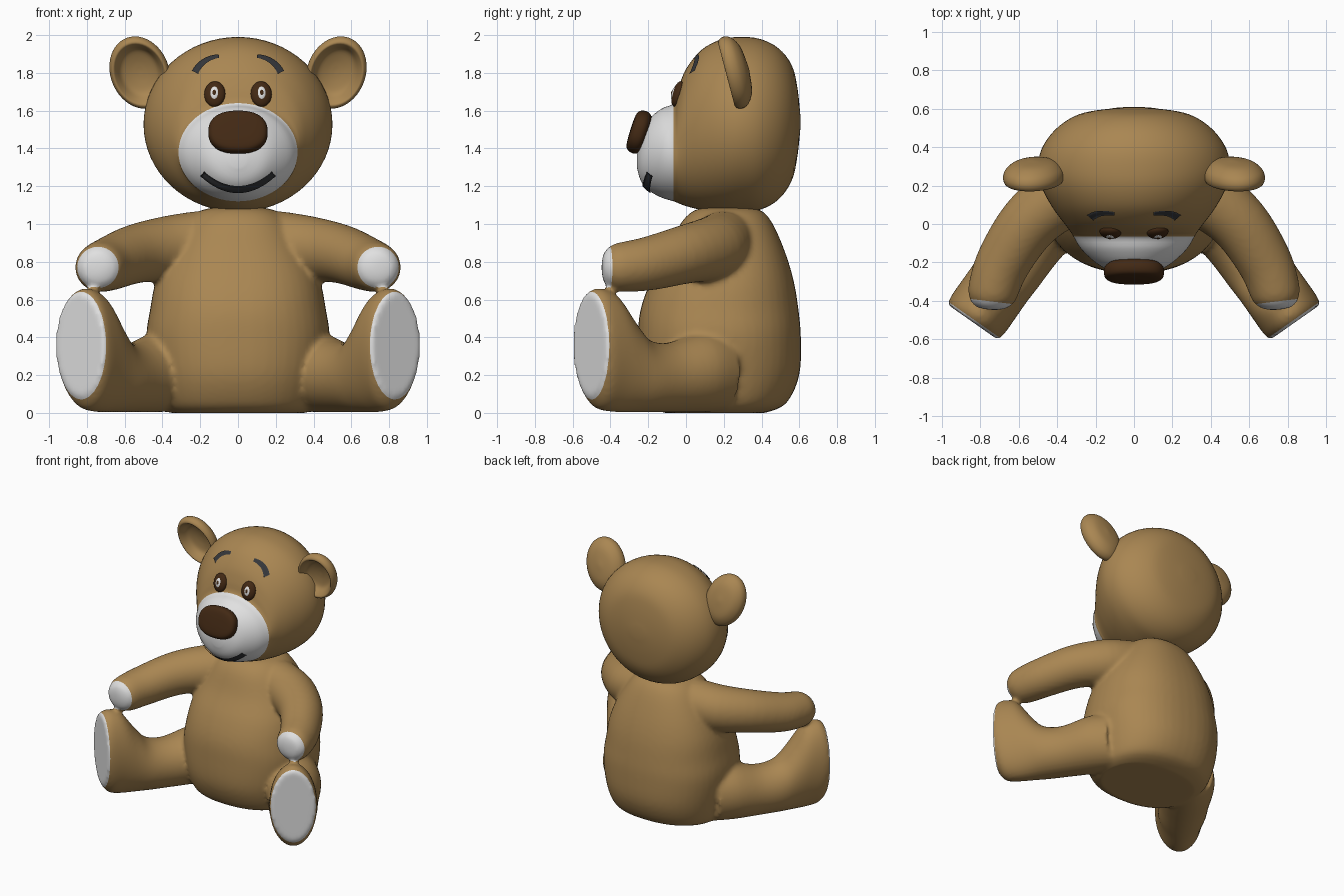
import bpy, bmesh, math
from mathutils import Vector as V, Matrix
from mathutils.bvhtree import BVHTree

if "Cube" in bpy.data.objects:
    bpy.data.objects.remove(bpy.data.objects["Cube"])


def material(name, r, g, b):
    m = bpy.data.materials.new(name)
    m.diffuse_color = (r, g, b, 1)
    m.use_nodes = True
    m.node_tree.nodes["Principled BSDF"].inputs["Base Color"].default_value = m.diffuse_color
    return m


FUR = material("brown fur", 0.40, 0.24, 0.085)
WHITE = material("soft white", 0.75, 0.75, 0.75)
DARK = material("dark brown", 0.055, 0.022, 0.007)
BLACK = material("charcoal", 0.035, 0.037, 0.042)


def make(name, bm, *mats):
    bmesh.ops.recalc_face_normals(bm, faces=bm.faces)
    me = bpy.data.meshes.new(name)
    bm.to_mesh(me)
    bm.free()
    for m in mats:
        me.materials.append(m)
    me.shade_smooth()
    ob = bpy.data.objects.new(name, me)
    bpy.context.collection.objects.link(ob)
    return ob


def spline(a, b, c, d, t):
    return 0.5 * (2 * b + (c - a) * t + (2 * a - 5 * b + 4 * c - d) * t * t
                  + (3 * b - a - 3 * c + d) * t ** 3)


def loft(name, rings, mat=FUR, power=2.0, segs=48, steps=4):
    """Smooth skin through rings given as (centre, half axis, half axis)."""
    full = []
    for i in range(len(rings) - 1):
        q = [rings[max(0, min(len(rings) - 1, i + k))] for k in (-1, 0, 1, 2)]
        full += [[spline(*[p[j] for p in q], s / steps) for j in range(3)] for s in range(steps)]
    full.append(rings[-1])
    bm = bmesh.new()
    rows = []
    for c, u, v in full:
        row = []
        for k in range(segs):
            ca, sa = math.cos(k * math.tau / segs), math.sin(k * math.tau / segs)
            ca = math.copysign(abs(ca) ** (2 / power), ca)
            sa = math.copysign(abs(sa) ** (2 / power), sa)
            row.append(bm.verts.new(c + u * ca + v * sa))
        rows.append(row)
    for a, b in zip(rows, rows[1:]):
        for k in range(segs):
            n = (k + 1) % segs
            bm.faces.new((a[k], a[n], b[n], b[k]))
    bm.faces.new(rows[0])
    bm.faces.new(rows[-1])
    return make(name, bm, mat)


X, Y, Z = V((1, 0, 0)), V((0, 1, 0)), V((0, 0, 1))

# Torso: z, half width, front y, back y
torso = [(0.0, .36, -.12, .42), (.05, .42, -.19, .53), (.2, .46, -.25, .6), (.4, .485, -.255, .608),
         (.55, .465, -.24, .595), (.7, .435, -.185, .57), (.85, .37, -.10, .525),
         (1.0, .28, -.03, .46), (1.07, .2, .04, .4), (1.09, .1, .12, .32)]
body = [loft("body", [(V((0, (f + b) / 2, z)), X * w, Y * (b - f) / 2) for z, w, f, b in torso], power=2.3)]

# Legs: distance back from the sole, half width, bottom z, top z
leg = [(0, .157, .095, .632), (.02, .165, .06, .648), (.06, .17, .02, .66), (.15, .17, .005, .63),
       (.25, .17, .003, .5), (.35, .175, .003, .395), (.5, .18, .003, .37), (.7, .2, .003, .42),
       (.85, .18, .01, .42)]
arm = [(.2, .2, .9, .17), (.38, .14, .87, .17), (.55, 0, .84, .155), (.68, -.2, .79, .142),
       (.735, -.35, .77, .13), (.747, -.405, .77, .109), (.75, -.435, .77, .075), (.751, -.445, .77, .03)]
pads = []
for s in (1, -1):
    d = V((s * .575, -.82, 0)).normalized()
    side = d.cross(Z)
    sole = V((s * .838, -.51, 0))
    body.append(loft("leg", [(sole - d * t + Z * (a + b) / 2, side * w, Z * (b - a) / 2)
                             for t, w, a, b in leg]))
    pads.append((sole + Z * .36 - d * .014, d, .34, -1))
    # Arms follow a bent path
    pts = [V((s * x, y, z)) for x, y, z, r in arm]
    rings = []
    for i, p in enumerate(pts):
        t = (pts[min(i + 1, len(pts) - 1)] - pts[max(i - 1, 0)]).normalized()
        u = t.cross(Z).normalized()
        rings.append((p, u * arm[i][3], u.cross(t) * arm[i][3]))
    body.append(loft("arm", rings))
    pads.append((V((s * .746, -.402, .77)), V((s * .12, -.99, 0)).normalized(), .16, 1))

# Fuse torso, arms and legs into one soft skin
bpy.ops.object.select_all(action='DESELECT')
for ob in body:
    ob.select_set(True)
ob = bpy.context.view_layer.objects.active = body[0]
bpy.ops.object.join()
mod = ob.modifiers.new("fuse", 'REMESH')
mod.mode, mod.voxel_size = 'VOXEL', 0.016
mod = ob.modifiers.new("soften", 'SMOOTH')
mod.factor, mod.iterations = 0.5, 6
for name in ("fuse", "soften"):
    bpy.ops.object.modifier_apply(modifier=name)

# Paw and sole pads: cut the skin and colour the ends
bm = bmesh.new()
bm.from_mesh(ob.data)
for p, n, r, up in pads:
    bmesh.ops.bisect_plane(bm, geom=bm.verts[:] + bm.edges[:] + bm.faces[:], plane_co=p, plane_no=n)
for f in bm.faces:
    c = f.calc_center_median()
    f.material_index = int(any((c - p).dot(n) > 0 and (c - p).length < r and (c.z - .665) * up > 0
                               for p, n, r, up in pads))
    f.smooth = True
bm.to_mesh(ob.data)
bm.free()
ob.data.materials.clear()
ob.data.materials.append(FUR)
ob.data.materials.append(WHITE)
for f in ob.data.polygons:  # keep the pads after the slots were reset
    c = f.center
    f.material_index = int(any((c - p).dot(n) > 0 and (c - p).length < r and (c.z - .665) * up > 0
                               for p, n, r, up in pads))

# Head: y, top z, bottom z, half width; the muzzle end is white
head_rings = [(.605, 1.58, 1.5, .05), (.59, 1.72, 1.36, .2), (.56, 1.84, 1.23, .31), (.49, 1.93, 1.13, .41),
              (.39, 1.98, 1.075, .48), (.28, 1.99, 1.065, .5), (.18, 1.975, 1.065, .475),
              (.08, 1.92, 1.075, .42), (0, 1.82, 1.095, .36), (-.04, 1.72, 1.11, .33),
              (-.065, 1.64, 1.12, .315), (-.13, 1.61, 1.14, .275), (-.2, 1.55, 1.18, .2),
              (-.24, 1.46, 1.23, .13), (-.26, 1.38, 1.3, .04)]
head = loft("head", [(V((0, y, (a + b) / 2)), X * w, Z * (a - b) / 2) for y, a, b, w in head_rings], segs=64)
head.data.materials.append(WHITE)
for f in head.data.polygons:
    f.material_index = int(f.center.y < -.065)
bm = bmesh.new()
bm.from_mesh(head.data)
tree = BVHTree.FromBMesh(bm)
bm.free()


def on_head(x, z):
    hit, n, *_ = tree.ray_cast(V((x, -2, z)), Y)
    return hit, (n if n.y < 0 else -n)


def strip(name, pts, n=20):
    """Curved plate on the head through three points (x, z, half thickness)."""
    a, b, c = pts
    bm = bmesh.new()
    rows = []
    for i in range(n + 1):
        t = i / n
        x, z, h = [(1 - t) * (1 - 2 * t) * a[k] + 4 * t * (1 - t) * b[k] + t * (2 * t - 1) * c[k]
                   for k in range(3)]
        dx, dz = [(4 * t - 3) * a[k] + 4 * (1 - 2 * t) * b[k] + (4 * t - 1) * c[k] for k in range(2)]
        side = V((-dz, dx)).normalized() * h
        row = []
        for k in (-1, -.33, .33, 1):
            p, nor = on_head(x + side.x * k, z + side.y * k)
            row.append(bm.verts.new(p + nor * .007))
        rows.append(row)
    for p, q in zip(rows, rows[1:]):
        for k in range(3):
            f = bm.faces.new((p[k], p[k + 1], q[k + 1], q[k]))
    bmesh.ops.solidify(bm, geom=bm.faces[:], thickness=.009)
    make(name, bm, BLACK)


def blob(name, centre, quat, size, mat):
    bm = bmesh.new()
    bmesh.ops.create_uvsphere(bm, u_segments=32, v_segments=16, radius=1,
                              matrix=Matrix.LocRotScale(centre, quat, V(size)))
    make(name, bm, mat)


# Smile
strip("mouth", [(-.185, 1.268, .015), (0, 1.187, .018), (.185, 1.268, .015)], 32)

# Nose
nn, nv = V((0, -.954, .3)), V((0, .3, .954))
loft("nose", [(V((0, -.25, 1.487)) + nn * t, X * w, nv * h) for t, w, h in
              [(-.06, .1, .07), (-.03, .148, .108), (0, .157, .117), (.03, .146, .106),
               (.042, .11, .08), (.046, .04, .03)]], DARK, 2.4)

ear = [(.05, -.075), (.6, -.062), (.9, -.03), (1, .005), (.97, .035), (.87, .048), (.76, .028),
       (.6, -.008), (.3, -.025), (.05, -.03)]
for s in (1, -1):
    # Ears: cupped dishes leaning out and forward
    up = V((s * .33, -.24, .91)).normalized()
    front = V((0, -.97, -.25))
    front = (front - up * front.dot(up)).normalized()
    across = front.cross(up)
    loft("ear", [(V((s * .52, .26, 1.805)) + front * d, across * .155 * r, up * .2 * r) for r, d in ear])
    # Eyes with pale iris and dark pupil
    p, n = on_head(s * .123, 1.688)
    q = n.to_track_quat('Z', 'Y')
    blob("eye", p, q, (.056, .07, .03), DARK)
    blob("iris", p + n * .02, q, (.025, .038, .014), WHITE)
    blob("pupil", p + n * .029, q, (.011, .017, .008), DARK)
    # Eyebrows
    strip("eyebrow", [(s * .1, 1.885, .009), (s * .175, 1.858, .014), (s * .225, 1.8, .018)])
